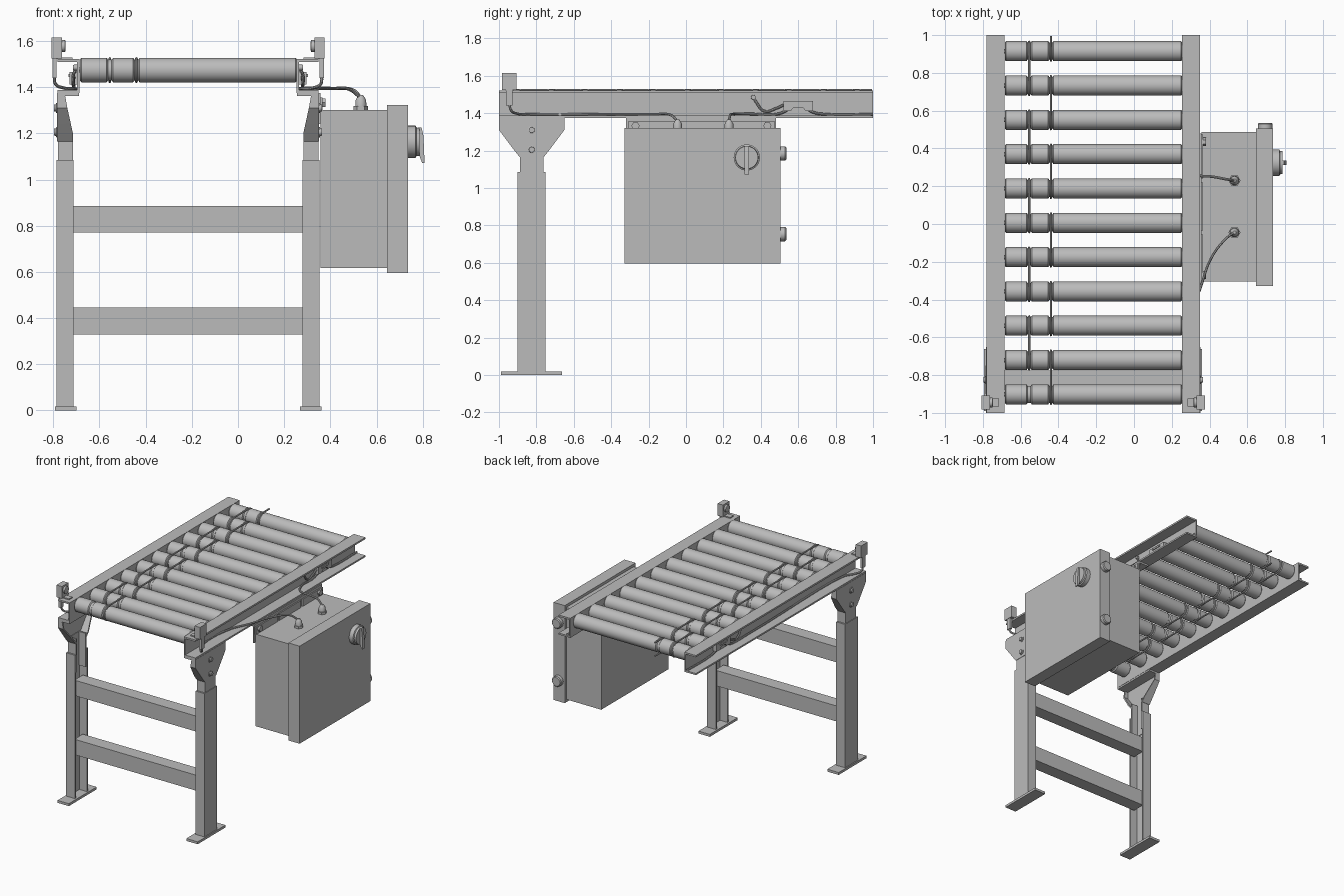
import bpy, bmesh
from math import sin, cos, pi, radians
from mathutils import Vector

cube = bpy.data.objects.get("Cube")
if cube:
    bpy.data.objects.remove(cube, do_unlink=True)

GREY = (0.5, 0.5, 0.5, 1)
metal = bpy.data.materials.new("plain_grey")
metal.use_nodes = True
metal.diffuse_color = GREY
metal.node_tree.nodes["Principled BSDF"].inputs["Base Color"].default_value = GREY

CX = -0.216          # middle of the conveyor bed
made = []


def add(name, data):
    ob = bpy.data.objects.new(name, data)
    bpy.context.scene.collection.objects.link(ob)
    data.materials.append(metal)
    made.append(ob)
    return ob


def loft(name, rings):
    """Skin a stack of equal rings and cap both ends."""
    bm = bmesh.new()
    rows = [[bm.verts.new(p) for p in ring] for ring in rings]
    n = len(rows[0])
    for a, b in zip(rows, rows[1:]):
        for i in range(n):
            j = (i + 1) % n
            bm.faces.new((a[i], a[j], b[j], b[i]))
    bm.faces.new(rows[0])
    bm.faces.new(rows[-1])
    bmesh.ops.recalc_face_normals(bm, faces=bm.faces)
    me = bpy.data.meshes.new(name)
    bm.to_mesh(me)
    bm.free()
    return add(name, me)


def place(axis, u, v, t):
    return {"x": (t, u, v), "y": (u, t, v), "z": (u, v, t)}[axis]


def prism(name, axis, outline, t0, t1):
    return loft(name, [[place(axis, u, v, t) for u, v in outline] for t in (t0, t1)])


def box(name, x, y, z):
    return prism(name, "z", [(x[0], y[0]), (x[1], y[0]), (x[1], y[1]), (x[0], y[1])], *z)


def lathe(name, axis, centre, profile, sides=32):
    """Turn (distance, radius) pairs about an axis through centre."""
    c = Vector(centre)
    return loft(name, [[c + Vector(place(axis, r * cos(2 * pi * i / sides),
                                         r * sin(2 * pi * i / sides), t))
                        for i in range(sides)] for t, r in profile])


def tube(name, points, radius, cyclic=False, smooth=True):
    cu = bpy.data.curves.new(name, "CURVE")
    cu.dimensions = "3D"
    cu.bevel_depth = radius
    cu.bevel_resolution = 2
    cu.resolution_u = 6
    cu.use_fill_caps = True
    if smooth:
        sp = cu.splines.new("BEZIER")
        sp.bezier_points.add(len(points) - 1)
        for bp, p in zip(sp.bezier_points, points):
            bp.co = p
            bp.handle_left_type = bp.handle_right_type = "AUTO"
    else:
        sp = cu.splines.new("POLY")
        sp.points.add(len(points) - 1)
        for sp_point, p in zip(sp.points, points):
            sp_point.co = (*p, 1)
    sp.use_cyclic_u = cyclic
    temp = bpy.data.objects.new(name, cu)
    bpy.context.scene.collection.objects.link(temp)
    graph = bpy.context.evaluated_depsgraph_get()
    me = bpy.data.meshes.new_from_object(temp.evaluated_get(graph))
    bpy.data.objects.remove(temp, do_unlink=True)
    me.materials.clear()
    me.name = name
    return add(name, me)


# Rollers with two belt grooves
PITCH, ROLL_Z, R = 0.1817, 1.474, 0.053
GROOVES = (-0.555, -0.44)
roll_y = [0.915 - PITCH * i for i in range(11)]
profile = [(-0.684, R - 0.006), (-0.678, R)]
for g in GROOVES:
    profile += [(g - 0.014, R), (g - 0.008, R - 0.008), (g + 0.008, R - 0.008), (g + 0.014, R)]
profile += [(0.249, R), (0.255, R - 0.006)]
for y in roll_y:
    lathe("roller", "x", (0, y, ROLL_Z), profile)
    lathe("roller_axle", "x", (0, y, ROLL_Z), [(-0.69, 0.012), (0.26, 0.012)], 6)


# Round drive belts linking neighbouring rollers
def half_turn(x, y, facing):
    return [(x, y + facing * 0.05 * sin(a), ROLL_Z + facing * 0.05 * cos(a))
            for a in [pi * k / 12 for k in range(13)]]


for i in range(10):
    x = GROOVES[i % 2]
    tube("drive_belt", half_turn(x, roll_y[i], 1) + half_turn(x, roll_y[i + 1], -1),
         0.006, True, False)
x = GROOVES[1]
tube("belt_tail", [(x, 0.995, ROLL_Z - 0.05)] + half_turn(x, roll_y[0], -1)
     + [(x, 0.995, ROLL_Z + 0.05)], 0.006, False, False)

# Parts found on both sides of the bed; offsets grow outward from the middle
LEG_Y = -0.825
for s, side in ((1, "left"), (-1, "right")):
    def X(o):
        return CX + s * o

    def span(a, b):
        return sorted((X(a), X(b)))

    # Side rail: channel open outward
    prism(side + "_rail", "y",
          [(X(o), z) for o, z in ((0.47, 1.375), (0.565, 1.375), (0.565, 1.387), (0.481, 1.387),
                                  (0.481, 1.508), (0.565, 1.508), (0.565, 1.521), (0.47, 1.521))],
          -1, 1)
    # Leg: channel open inward
    for part, lo, hi, half, inner in (("_leg", 0.018, 1.085, 0.075, 0.496),
                                      ("_inner_post", 0.95, 1.2, 0.062, 0.499)):
        outer = 0.569 if part == "_leg" else 0.564
        prism(side + part, "z",
              [(X(o), LEG_Y + y) for o, y in (
                  (inner, -half), (outer, -half), (outer, half), (inner, half),
                  (inner, half - 0.012), (outer - 0.012, half - 0.012),
                  (outer - 0.012, 0.012 - half), (inner, 0.012 - half))], lo, hi)
    box(side + "_foot", span(0.484, 0.577), (-0.99, -0.663), (0, 0.018))
    # Flared head bracket with folded edges
    prism(side + "_head_plate", "x",
          [(LEG_Y + y, z) for y, z in ((-0.062, 1.165), (0.062, 1.165), (0.175, 1.31),
                                       (0.175, 1.365), (-0.175, 1.365), (-0.175, 1.31))],
          X(0.556), X(0.567))
    for f in (-1, 1):
        loft(side + "_head_flange",
             [[(X(o), LEG_Y + f * y, z) for o, y in ((0.567, half), (inner, half),
                                                    (inner, half - 0.012), (0.567, half - 0.012))]
              for z, half, inner in ((1.165, 0.064, 0.499), (1.2, 0.092, 0.499),
                                     (1.31, 0.175, 0.523), (1.365, 0.175, 0.533))])
    box(side + "_head_cap", span(0.472, 0.567), (-1, -0.65), (1.362, 1.375))
    for z in (1.205, 1.31):
        lathe("bracket_bolt", "x", (X(0.567), LEG_Y, z),
              [(0, 0.022), (s * 0.004, 0.022), (s * 0.005, 0.016), (s * 0.013, 0.015)], 12)

    # Photo sensor on its arm
    box(side + "_sensor", span(0.547, 0.591), (-0.983, -0.907), (1.525, 1.615))
    lathe(side + "_sensor_lens", "x", (X(0.547), -0.945, 1.578),
          [(s * 0.01, 0.026), (-s * 0.014, 0.026), (-s * 0.016, 0.02)], 20)
    box(side + "_sensor_neck", span(0.57, 0.588), (-0.962, -0.928), (1.44, 1.525))
    box(side + "_sensor_arm", span(0.50, 0.58), (-0.965, -0.925), (1.521, 1.529))

    # Rail connector with short lead
    prism(side + "_connector", "x",
          [(y, z) for y, z in ((0.52, 1.412), (0.56, 1.412), (0.575, 1.43), (0.625, 1.43),
                               (0.64, 1.412), (0.68, 1.412), (0.68, 1.465), (0.52, 1.465))],
          X(0.479), X(0.513))
    box(side + "_connector_tab", span(0.51, 0.519), (0.56, 0.64), (1.445, 1.458))
    tube("sensor_lead", [(X(o), y, z) for o, y, z in (
        (0.475, 0.36, 1.485), (0.495, 0.375, 1.46), (0.497, 0.42, 1.41),
        (0.497, 0.48, 1.425), (0.495, 0.525, 1.445))], 0.007)
    lathe("lead_grommet", "x", (X(0.48), 0.36, 1.485), [(0, 0.013), (s * 0.018, 0.012)], 12)
    tube("outgoing_cable", [(X(0.495), y, z) for y, z in (
        (0.63, 1.435), (0.68, 1.405), (0.75, 1.394), (1.0, 1.394))], 0.007)

    # Long cable from the sensor along the rail
    start = [(0.579, -0.945, 1.45), (0.575, -0.935, 1.415), (0.54, -0.9, 1.397), (0.50, -0.84, 1.394)]
    if s > 0:
        end = [(0.50, -0.5, 1.394), (0.56, -0.36, 1.394), (0.625, -0.18, 1.394),
               (0.70, -0.08, 1.39), (0.746, -0.045, 1.355)]
    else:
        end = [(0.50, 0.3, 1.394), (0.495, 0.5, 1.397), (0.495, 0.57, 1.435)]
    tube(side + "_sensor_cable", [(X(o), y, z) for o, y, z in start + end], 0.007)

# Cross braces between the legs
for z in (0.33, 0.77):
    box("cross_brace", (-0.735, 0.303), (-0.875, -0.775), (z, z + 0.115))

# Control cabinet and door
box("cabinet", (0.357, 0.645), (-0.305, 0.487), (0.617, 1.302))
box("cabinet_door", (0.645, 0.737), (-0.328, 0.505), (0.596, 1.322))
for z in (0.753, 1.185):
    lathe("door_latch", "y", (0.695, 0.5, z), [(0, 0.038), (0.03, 0.038), (0.036, 0.032)], 24)

# Hanger bars tying the cabinet to the rail
box("cabinet_hanger", (0.346, 0.357), (-0.32, 0.48), (1.24, 1.362))
box("hanger_lip", (0.27, 0.357), (-0.32, 0.48), (1.362, 1.375))
for y0, y1 in ((-0.31, -0.055), (-0.035, 0.22), (0.24, 0.475)):
    box("hanger_clip", (0.357, 0.366), (y0, y1), (1.302, 1.355))
for y in (-0.27, 0.435):
    lathe("hanger_bolt", "x", (0.36, y, 1.333), [(0, 0.022), (0.02, 0.022)], 6)

# Rotary switch
lathe("switch_dial", "x", (0.737, 0.325, 1.163),
      [(0, 0.07), (0.032, 0.07), (0.036, 0.062), (0.05, 0.06)], 36)
prism("switch_handle", "y", [(0.78, 1.225), (0.795, 1.225), (0.803, 1.19), (0.808, 1.072),
                             (0.797, 1.072), (0.787, 1.1)], 0.313, 0.337)

# Cable glands on the cabinet roof
for y in (-0.045, 0.23):
    lathe("gland_nut", "z", (0.532, y, 1.3), [(0, 0.032), (0.018, 0.032)], 6)
    lathe("gland_body", "z", (0.532, y, 1.318),
          [(0, 0.024), (0.025, 0.023), (0.04, 0.015), (0.048, 0.009)], 20)
tube("power_cable", [(0.532, 0.23, 1.355), (0.50, 0.235, 1.387), (0.42, 0.25, 1.394),
                     (0.33, 0.265, 1.396), (0.285, 0.34, 1.396), (0.28, 0.5, 1.398),
                     (0.28, 0.57, 1.435)], 0.007)

# Smooth round parts, keep edges crisp
bpy.ops.object.select_all(action="DESELECT")
for ob in made:
    ob.select_set(True)
bpy.context.view_layer.objects.active = made[0]
bpy.ops.object.shade_smooth_by_angle(angle=radians(32))
